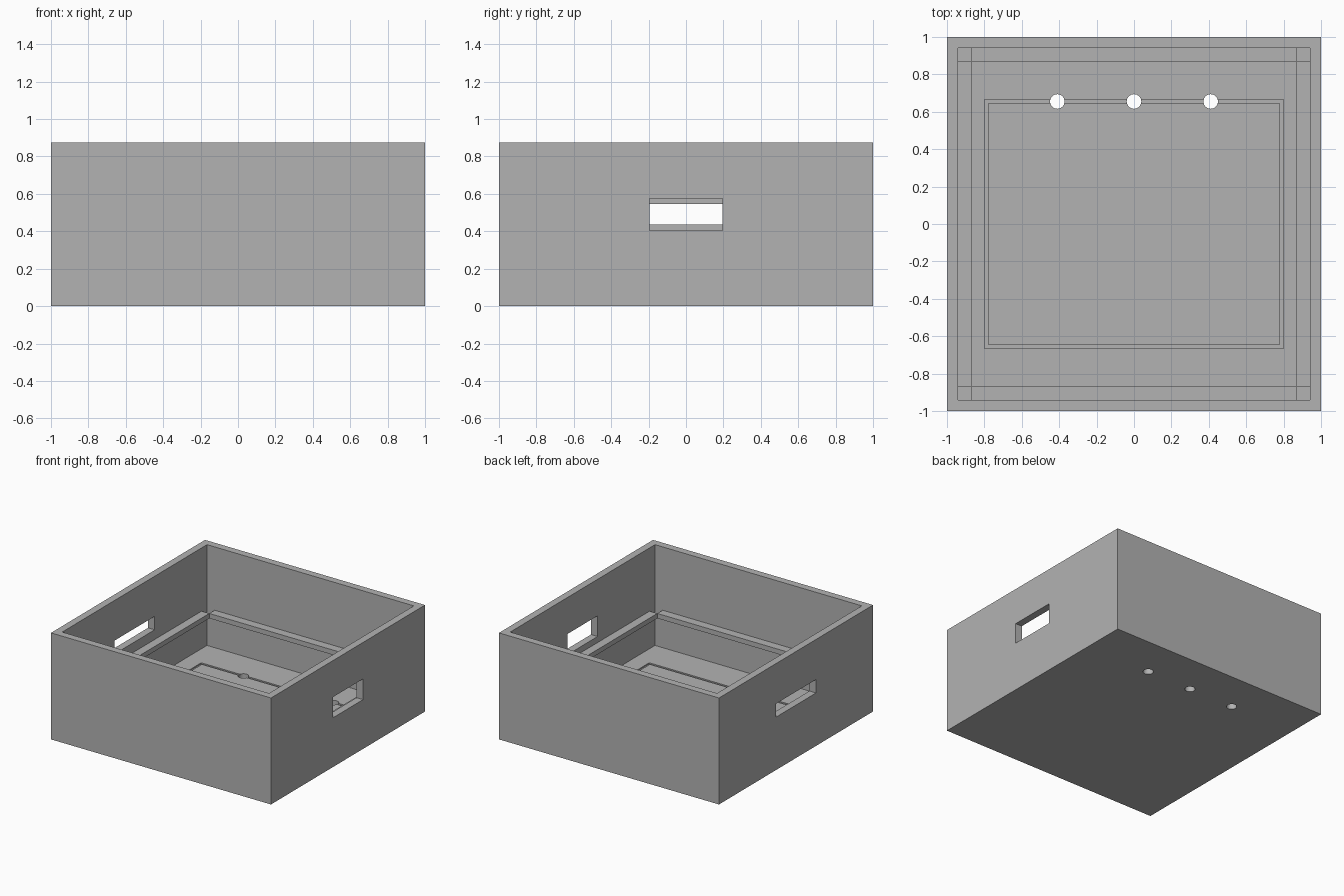
import bpy

if "Cube" in bpy.data.objects:
    bpy.data.objects.remove(bpy.data.objects["Cube"], do_unlink=True)

# Single grey material
GREY = 0.45
grey = bpy.data.materials.new("plain grey")
grey.use_nodes = True
grey.diffuse_color = (GREY, GREY, GREY, 1)
grey.node_tree.nodes["Principled BSDF"].inputs["Base Color"].default_value = (GREY, GREY, GREY, 1)

HEIGHT, FLOOR = 0.875, 0.047
INNER, RAIL_IN = 0.94, 0.87          # wall inside, rail inside
RAIL_LOW, RAIL_TOP = 0.315, 0.355
GROOVE_X, GROOVE_Y, GROOVE_W, GROOVE_D = 0.79, 0.655, 0.02, 0.01


def box(name, x, y, z):
    """Box from (min, max) ranges on each axis."""
    bpy.ops.mesh.primitive_cube_add(size=1)
    ob = bpy.context.object
    ob.name = name
    for v in ob.data.vertices:
        for axis, (low, high) in enumerate((x, y, z)):
            v.co[axis] = high if v.co[axis] > 0 else low
    ob.data.materials.append(grey)
    return ob


def cut(target, cutter):
    """Subtract the cutter, bake the result and drop the cutter."""
    cutter.hide_render = True
    mod = target.modifiers.new("cut", "BOOLEAN")
    mod.operation = "DIFFERENCE"
    mod.solver = "EXACT"
    mod.object = cutter
    bpy.context.view_layer.update()
    graph = bpy.context.evaluated_depsgraph_get()
    mesh = bpy.data.meshes.new_from_object(target.evaluated_get(graph))
    target.modifiers.clear()
    target.data = mesh
    bpy.data.objects.remove(cutter, do_unlink=True)


# Open box shell
shell = box("box_shell", (-1, 1), (-1, 1), (0, HEIGHT))
cut(shell, box("cavity_cutter", (-INNER, INNER), (-INNER, INNER), (FLOOR, 1)))

# Side openings: tall and narrow on the left side, low and wide on the other
cut(shell, box("tall_slot_cutter", (0.9, 1.1), (-0.195, 0.195), (0.405, 0.575)))
cut(shell, box("wide_slot_cutter", (-1.1, -0.9), (-0.26, 0.26), (0.435, 0.545)))

# Shallow rectangular drain groove in the floor
half = GROOVE_W / 2
depth = (FLOOR - GROOVE_D, FLOOR + 0.1)
groove = box("groove_cutter", (-GROOVE_X - half, GROOVE_X + half),
             (-GROOVE_Y - half, GROOVE_Y + half), depth)
cut(groove, box("groove_core", (-GROOVE_X + half, GROOVE_X - half),
                (-GROOVE_Y + half, GROOVE_Y - half), (0, 1)))
cut(shell, groove)

# Three drain holes near the back
for x in (-0.41, 0, 0.41):
    bpy.ops.mesh.primitive_cylinder_add(vertices=32, radius=0.039, depth=0.3,
                                        location=(x, GROOVE_Y, 0))
    drill = bpy.context.object
    drill.data.materials.append(grey)
    cut(shell, drill)

# Four support rails on the walls, leaving the corners open
for side, name in ((-1, "front"), (1, "back")):
    span = sorted((side * RAIL_IN, side * INNER))
    box(name + "_rail", (-RAIL_IN, RAIL_IN), span, (RAIL_LOW, RAIL_TOP))
for side, name in ((-1, "right"), (1, "left")):
    span = sorted((side * RAIL_IN, side * INNER))
    box(name + "_rail", span, (-RAIL_IN, RAIL_IN), (RAIL_LOW, RAIL_TOP))
